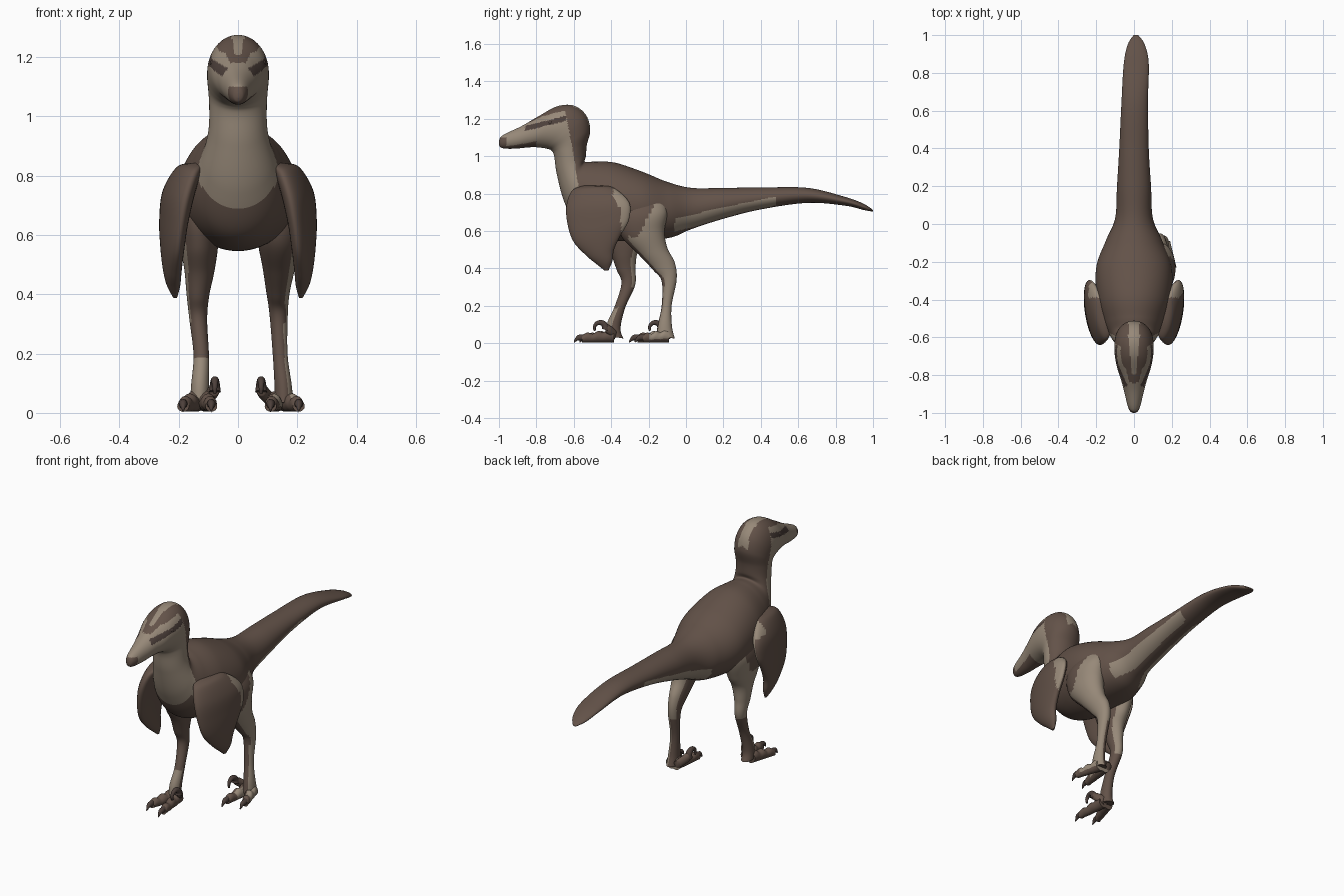
import bpy, bmesh, math
from mathutils import Vector

if "Cube" in bpy.data.objects:
    bpy.data.objects.remove(bpy.data.objects["Cube"], do_unlink=True)


def material(name, rgb):
    m = bpy.data.materials.new(name)
    m.use_nodes = True
    m.diffuse_color = (*rgb, 1)
    bsdf = m.node_tree.nodes["Principled BSDF"]
    bsdf.inputs["Base Color"].default_value = (*rgb, 1)
    bsdf.inputs["Roughness"].default_value = 0.9
    return m


BROWN, TAN, DARK = range(3)
PALETTE = [
    material("brown_plumage", (0.125, 0.085, 0.066)),
    material("tan_plumage", (0.31, 0.25, 0.19)),
    material("dark_horn", (0.075, 0.052, 0.044)),
]


def finish(name, bm, rule):
    """Turn a bmesh into a smooth object coloured by a rule or one index."""
    bmesh.ops.recalc_face_normals(bm, faces=bm.faces)
    mesh = bpy.data.meshes.new(name)
    for f in bm.faces:
        f.material_index = rule(f.calc_center_median(), f.normal) if callable(rule) else rule
    bm.to_mesh(mesh)
    bm.free()
    for m in PALETTE:
        mesh.materials.append(m)
    ob = bpy.data.objects.new(name, mesh)
    bpy.context.collection.objects.link(ob)
    bpy.ops.object.select_all(action="DESELECT")
    ob.select_set(True)
    bpy.context.view_layer.objects.active = ob
    bpy.ops.object.shade_smooth_by_angle(angle=math.radians(60))


def spline(a, b, c, d, t):
    return 0.5 * (2 * b + (c - a) * t + (2 * a - 5 * b + 4 * c - d) * t * t
                  + (3 * b - a - 3 * c + d) * t ** 3)


def loft(name, rings, rule, side=1, steps=5, sides=32, skew=0):
    """Skin oval rings: (y, z of one edge, y, z of the opposite edge, half width, x)."""
    rings = [tuple(r) + (0,) * (6 - len(r)) for r in rings]
    last = len(rings) - 1
    rows = []
    for i in range(last):
        near = [rings[min(max(i + k, 0), last)] for k in (-1, 0, 1, 2)]
        for s in range(steps):
            rows.append([spline(*q, s / steps) for q in zip(*near)])
    rows.append(rings[last])
    bm = bmesh.new()
    loops = []
    for ya, za, yb, zb, w, x in rows:
        loop = []
        for k in range(sides):
            ang = math.tau * k / sides
            c, s = math.cos(ang), math.sin(ang)
            y = (ya + yb) / 2 + (ya - yb) / 2 * c
            z = (za + zb) / 2 + (za - zb) / 2 * c
            across = x + max(w, 0.002) * s + skew * (ya - yb) / 2 * c
            loop.append(bm.verts.new((side * across, y, z)))
        loops.append(loop)
    for p, q in zip(loops, loops[1:]):
        for k in range(sides):
            n = (k + 1) % sides
            bm.faces.new((p[k], p[n], q[n], q[k]))
    bm.faces.new(loops[0])
    bm.faces.new(loops[-1])
    finish(name, bm, rule)


# Tail, trunk, neck and head as one skin, from tail tip to snout
tail = [
    (1, .712, 1, .703, .012, .01), (.95, .745, .95, .712, .045, .012),
    (.85, .782, .85, .735, .066, .012), (.65, .83, .65, .75, .07, .004),
    (.4, .832, .4, .715, .078), (.2, .83, .2, .665, .09),
    (.03, .83, .03, .61, .1), (-.1, .862, -.08, .565, .15), (-.23, .915, -.23, .55, .2),
    (-.38, .965, -.42, .55, .195), (-.49, .97, -.56, .6, .16),
]
neck_and_head = [
    (-.54, .97, -.645, .74, .122), (-.535, 1, -.69, .9, .1), (-.53, 1.06, -.705, 1, .097),
    (-.512, 1.14, -.72, 1.03, .1), (-.535, 1.22, -.745, 1.04, .104),
    (-.6, 1.27, -.775, 1.045, .102), (-.69, 1.266, -.815, 1.048, .09),
    (-.79, 1.212, -.86, 1.045, .068), (-.88, 1.16, -.91, 1.04, .05),
    (-.965, 1.12, -.965, 1.04, .033), (-.992, 1.1, -.992, 1.047, .02),
    (-1, 1.08, -1, 1.06, .006),
]


def plumage(p, n):
    x, y, z = abs(p.x), p.y, p.z
    # Pale flank stripe under the tail sides
    if -.06 < y < .48:
        middle = .645 + .24 * y
        return TAN if abs(z - middle) < .034 - .04 * max(y - .2, 0) and n.z < .3 and x > .03 else BROWN
    if y > -.5 or z < .69 + 5 * x * x:
        return BROWN
    # Underside and tip of the snout
    if y < -.8 and n.z < -.6 or y < -.96 and z < 1.1:
        return BROWN
    # Throat and front of the neck
    if z < 1.06:
        return TAN if y < -.6 + .15 * (1 - z) else BROWN
    # Crest streak over the crown, tapering forwards
    if z > 1.15 and -.8 < y < -.515 and x < .03 - .1 * max(-.6 - y, 0):
        return TAN
    # Face mask, brow, eye stripe and cap
    above = z - (1.15 + .25 * (y + .85))
    if y > -.61 - .2 * (z - 1.06):
        return BROWN
    if -.86 < y < -.64 and abs(above) < .014 and x > .035:
        return DARK
    cap = y > -.84 and (above > .042 or x < .025 + .25 * (y + .84) and n.z > .5)
    return BROWN if cap else TAN


loft("body", tail + neck_and_head, plumage, steps=12, sides=96)

# Folded wings
wing = [
    (-.55, .842, -.47, .842, .02, .14), (-.61, .815, -.39, .832, .04, .165),
    (-.64, .73, -.305, .755, .048, .2), (-.632, .63, -.305, .66, .042, .217),
    (-.6, .54, -.35, .575, .036, .222), (-.53, .465, -.385, .5, .03, .222),
    (-.475, .42, -.393, .44, .022, .218), (-.435, .388, -.415, .388, .006, .212),
]


def wing_colour(p, n):
    # Pale shoulder edge on both sides, pale trailing crescent on the left only
    if p.z > .77 and p.y > -.39:
        return TAN
    crescent = p.y > -.355 - .35 * max(p.z - .72, 0) + .1 * max(.7 - p.z, 0)
    return TAN if crescent and .59 < p.z < .82 and n.x > .1 else BROWN


def leg_colour(p, n):
    side = math.copysign(1, p.x)
    outward = n.x * side
    if p.z < .03:
        return BROWN
    # Shank: pale outside on the left, pale front on the right
    if p.z < .3:
        if side > 0:
            return TAN if outward > .1 and n.y > -.8 else BROWN
        return TAN if p.z < .19 and n.y < -.2 else BROWN
    # Thigh: pale wedge towards the back
    if p.z > .57 and p.y < -.16 - .5 * (.76 - p.z) - (.06 if side < 0 else 0):
        return BROWN
    return TAN if (outward > .25 and n.y > -.5) or n.y > .45 else BROWN


# Legs in mid stride
left_leg = [
    (-.34, .79, -.13, .79, .04, .12), (-.37, .68, -.1, .7, .075, .14),
    (-.345, .57, -.115, .6, .074, .14), (-.25, .47, -.1, .51, .055, .138),
    (-.175, .39, -.06, .43, .04, .135), (-.13, .33, -.05, .34, .031, .137),
    (-.13, .2, -.077, .2, .025, .142), (-.15, .1, -.075, .09, .029, .152),
    (-.16, .035, -.06, .025, .032, .155),
]
right_leg = [
    (-.42, .79, -.17, .79, .04, .11), (-.47, .67, -.18, .66, .07, .13),
    (-.45, .56, -.22, .55, .062, .13), (-.4, .47, -.26, .48, .05, .13),
    (-.37, .39, -.27, .4, .038, .135), (-.345, .32, -.272, .31, .03, .134),
    (-.38, .2, -.325, .19, .026, .124), (-.42, .11, -.35, .08, .03, .128),
    (-.43, .04, -.335, .025, .032, .13),
]


def foot_colour(p, n):
    return TAN if p.x > .12 and p.y > -.2 and n.x > -.2 and p.z > .02 else BROWN


def toe(name, side, y, x, spread, length):
    """Knuckled toe lying on the ground, ending in a hooked claw."""
    rings = []
    for k in range(7):
        t = k / 6
        top = .066 - .025 * t + .012 * (k % 2)
        rings.append((y - length * t, top, y - length * t, .004, .031 - .011 * t, x + spread * t))
    loft(name, rings, foot_colour, side, 3, 16)
    tip, end = y - length, x + spread
    claw = [(tip + .015, .048, tip + .015, .012, .016, end),
            (tip - .025, .042, tip - .02, .015, .012, end),
            (tip - .045, .012, tip - .043, .002, .002, end)]
    loft(name + "_claw", claw, DARK, side, 4, 12)


def sickle(name, side, y, x):
    """Raised inner toe curling up, over and forward into a curved claw."""
    stalk = [(y + .09, .065, y + .08, .02, .02, x + .035),
             (y + .06, .09, y + .05, .042, .02, x + .01),
             (y + .03, .105, y + .03, .058, .018, x)]
    loft(name + "_toe", stalk, BROWN, side, 4, 16)
    rings = []
    for k in range(9):
        t = k / 8
        a = -.3 + 3.9 * t
        thick = .02 - .014 * t
        c, s = math.cos(a), math.sin(a)
        rings.append((y + (.03 + thick) * c, .08 + (.03 + thick) * s,
                      y + (.03 - thick) * c, .08 + (.03 - thick) * s, thick, x))
    loft(name + "_claw", rings, DARK, side, 3, 16)


for label, side, leg, heel in (("left", 1, left_leg, -.09), ("right", -1, right_leg, -.385)):
    loft(label + "_wing", wing, wing_colour, side, 8, 48, skew=.15)
    loft(label + "_leg", leg, leg_colour, side, 8, 48)
    hip = .15 if side > 0 else .13
    toe(label + "_middle_toe", side, heel, hip - .02, -.02, .17)
    toe(label + "_outer_toe", side, heel, hip + .01, .045, .14)
    sickle(label + "_sickle", side, heel - .075, .078)
    # Eye set in the dark stripe
    bm = bmesh.new()
    bmesh.ops.create_uvsphere(bm, u_segments=16, v_segments=10, radius=.012)
    bmesh.ops.translate(bm, verts=bm.verts, vec=Vector((side * .083, -.725, 1.178)))
    finish(label + "_eye", bm, DARK)
